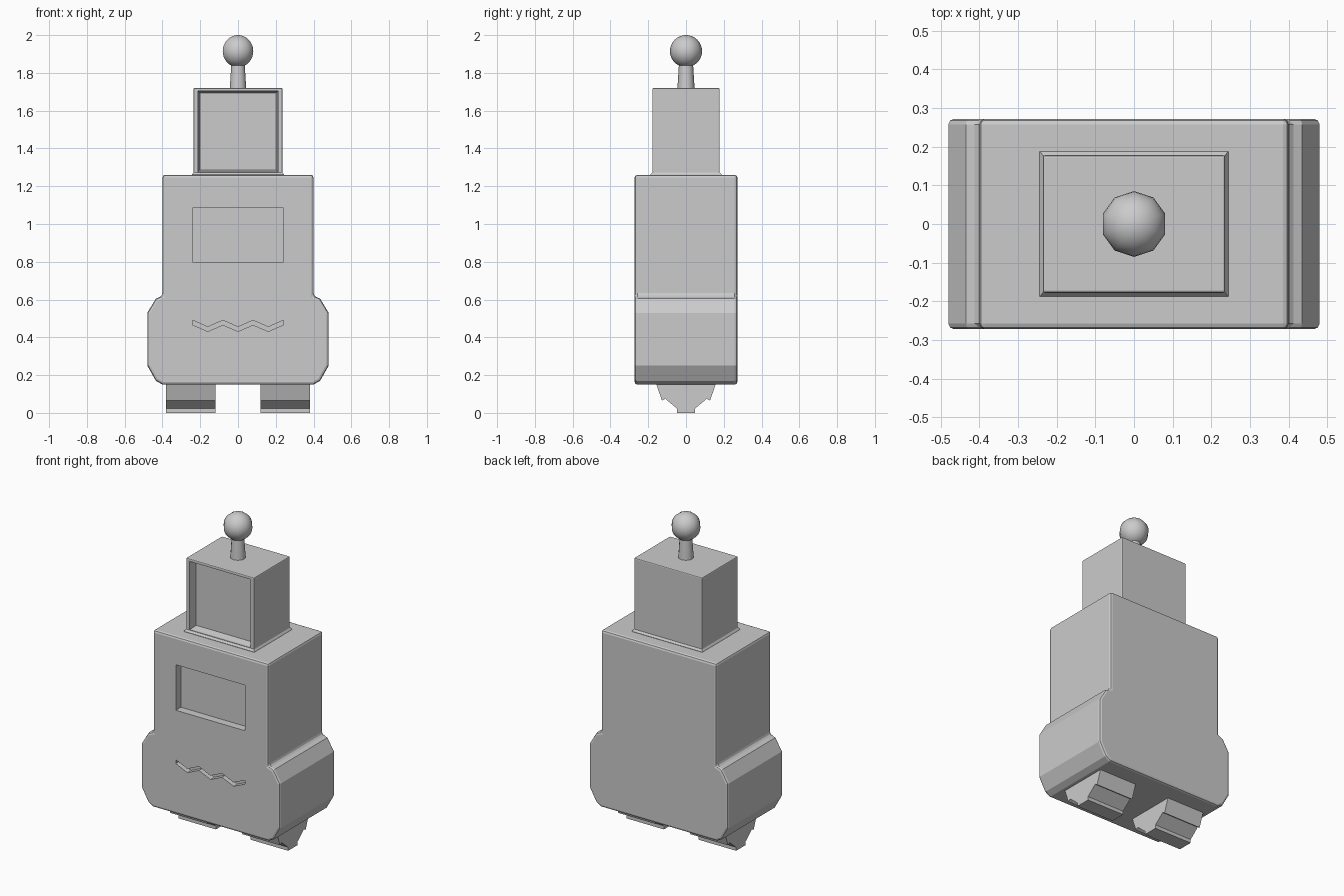
import bpy, bmesh, math

if "Cube" in bpy.data.objects:
    bpy.data.objects.remove(bpy.data.objects["Cube"])


def loft(name, rings):
    """Closed solid through a series of matching point rings."""
    bm = bmesh.new()
    loops = [[bm.verts.new(p) for p in ring] for ring in rings]
    n = len(loops[0])
    for a, b in zip(loops, loops[1:]):
        for i in range(n):
            j = (i + 1) % n
            bm.faces.new((a[i], a[j], b[j], b[i]))
    bm.faces.new(loops[0][::-1])
    bm.faces.new(loops[-1])
    bmesh.ops.recalc_face_normals(bm, faces=bm.faces)
    me = bpy.data.meshes.new(name)
    bm.to_mesh(me)
    bm.free()
    ob = bpy.data.objects.new(name, me)
    bpy.context.collection.objects.link(ob)
    return ob


def prism_y(name, profile, y0, y1):
    return loft(name, [[(x, y, z) for x, z in profile] for y in (y0, y1)])


def rect(hx, z0, z1):
    return [(-hx, z0), (hx, z0), (hx, z1), (-hx, z1)]


def flat_ring(hx, hy, z):
    return [(-hx, -hy, z), (hx, -hy, z), (hx, hy, z), (-hx, hy, z)]


def apply_mods(ob):
    bpy.ops.object.select_all(action='DESELECT')
    bpy.context.view_layer.objects.active = ob
    ob.select_set(True)
    for m in list(ob.modifiers):
        bpy.ops.object.modifier_apply(modifier=m.name)


def bevel(ob, width, segments=2):
    m = ob.modifiers.new("Bevel", 'BEVEL')
    m.width, m.segments = width, segments
    m.limit_method, m.angle_limit = 'ANGLE', math.radians(65)
    apply_mods(ob)


def cut(ob, cutter):
    cutter.hide_render = True
    m = ob.modifiers.new("Cut", 'BOOLEAN')
    m.operation, m.object, m.solver = 'DIFFERENCE', cutter, 'EXACT'
    apply_mods(ob)
    bpy.data.objects.remove(cutter)


# Body with wider chamfered lower sides
half = [(0.40, 1.26), (0.40, 0.62), (0.435, 0.605), (0.48, 0.53),
        (0.48, 0.25), (0.435, 0.17), (0.40, 0.15)]
body = prism_y("body", half + [(-x, z) for x, z in reversed(half)], -0.272, 0.272)
bevel(body, 0.014)

# Chest panel recess
cut(body, prism_y("panel_cutter", rect(0.24, 0.80, 1.085), -0.4, -0.222))

# Zigzag groove
upper = [(-0.24 + 0.08 * i, 0.49 if i % 2 == 0 else 0.455) for i in range(7)]
lower = [(x, z - 0.024) for x, z in reversed(upper)]
cut(body, prism_y("zigzag_cutter", upper + lower, -0.4, -0.235))

# Head with a tapered, recessed face
head = loft("head", [flat_ring(0.236, 0.178, 1.25), flat_ring(0.236, 0.178, 1.72)])
bevel(head, 0.006)
cut(head, loft("face_cutter", [
    [(x, y, z) for x, z in rect(hx, 1.49 - hz, 1.49 + hz)]
    for y, hx, hz in ((-0.30, 0.212, 0.214), (-0.165, 0.212, 0.214),
                      (-0.125, 0.202, 0.204))]))

# Flared seam where the head meets the body
loft("neck_seam", [flat_ring(0.244, 0.188, 1.255), flat_ring(0.244, 0.188, 1.262),
                   flat_ring(0.235, 0.177, 1.275)])

# Antenna stem and ball
bpy.ops.mesh.primitive_cone_add(vertices=10, radius1=0.046, radius2=0.036,
                                depth=0.16, location=(0, 0, 1.79))
bpy.context.object.name = "antenna_stem"
bpy.ops.object.shade_smooth_by_angle(angle=math.radians(50))
bpy.ops.mesh.primitive_uv_sphere_add(segments=10, ring_count=16, radius=0.085,
                                     location=(0, 0, 1.915),
                                     rotation=(0, 0, math.pi / 2 + math.pi / 2))
bpy.context.object.name = "antenna_ball"
bpy.ops.object.shade_smooth_by_angle(angle=math.radians(50))

# Two feet with a stepped sole
side = [(0.157, 0.16), (0.157, 0.15), (0.127, 0.065), (0.110, 0.075),
        (0.047, 0.022), (0.047, 0.0)]
foot = side + [(-y, z) for y, z in reversed(side)]
for name, x0 in (("left_foot", -0.38), ("right_foot", 0.12)):
    loft(name, [[(x, y, z) for y, z in foot] for x in (x0, x0 + 0.26)])
